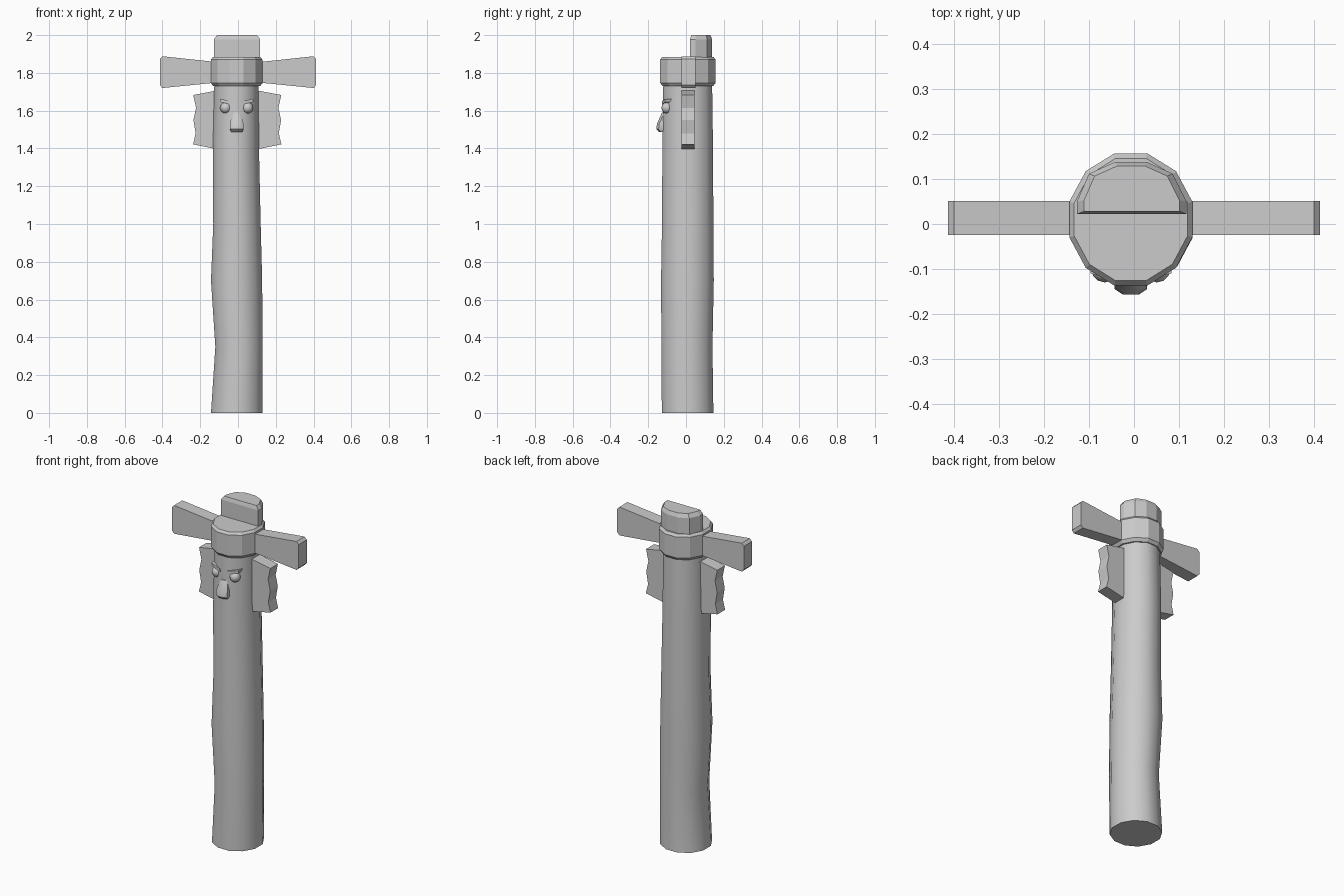
import bpy, bmesh, math
from mathutils import Vector

if "Cube" in bpy.data.objects:
    bpy.data.objects.remove(bpy.data.objects["Cube"])

CX, CY = -0.007, 0.01


def finish(name, bm, smooth=False):
    bmesh.ops.recalc_face_normals(bm, faces=bm.faces[:])
    me = bpy.data.meshes.new(name)
    bm.to_mesh(me)
    bm.free()
    ob = bpy.data.objects.new(name, me)
    bpy.context.collection.objects.link(ob)
    if smooth:
        bpy.ops.object.select_all(action='DESELECT')
        ob.select_set(True)
        bpy.context.view_layer.objects.active = ob
        bpy.ops.object.shade_smooth_by_angle(angle=math.radians(40))
    return ob


def loft(name, loops, smooth=False):
    """Skin a stack of equal-length point loops and cap both ends."""
    bm = bmesh.new()
    rows = [[bm.verts.new(p) for p in lp] for lp in loops]
    n = len(rows[0])
    for a, b in zip(rows, rows[1:]):
        for i in range(n):
            j = (i + 1) % n
            bm.faces.new((a[i], a[j], b[j], b[i]))
    bm.faces.new(rows[0][::-1])
    bm.faces.new(rows[-1])
    return finish(name, bm, smooth)


def ring(z, x0, x1, y0, y1, n=12):
    """Twelve-sided loop with flats on the axes filling the given extents."""
    k = 1 / math.cos(math.pi / n)
    return [((x0 + x1) / 2 + (x1 - x0) / 2 * k * math.cos(t),
             (y0 + y1) / 2 + (y1 - y0) / 2 * k * math.sin(t), z)
            for t in [math.tau * (i + .5) / n for i in range(n)]]


def slab(name, pts, y0, y1):
    """Front outline (x, z) given thickness along y."""
    return loft(name, [[(x, y0, z) for x, z in pts], [(x, y1, z) for x, z in pts]])


# wavering log
sections = [(0, -.143, .13, -.128, .145), (.35, -.12, .13, -.13, .14),
            (.70, -.143, .128, -.132, .147), (1.0, -.131, .12, -.127, .145),
            (1.4, -.133, .111, -.125, .143), (1.76, -.125, .108, -.12, .138)]
loft("log", [ring(*s) for s in sections], True)

# bevelled band around the top
loft("band", [ring(z, CX - r, CX + r, CY - r - .01, CY + r + .01)
              for z, r in [(1.73, .124), (1.747, .137), (1.87, .137), (1.884, .126)]])

# half-round stub left standing at the back
half = [(.117, .022), (.117, .05), (.086, .112), (.028, .138),
        (-.042, .138), (-.1, .112), (-.127, .05), (-.127, .022)]
mid = Vector((-.005, .07))
loft("top_stub", [[(mid.x + (x - mid.x) * s, mid.y + (y - mid.y) * s, z) for x, y in half]
                  for z, s in [(1.86, 1), (1.978, 1), (2.0, .87)]])

# side arms and wavy ears
arm = [(.1, 1.75), (.4, 1.72), (.414, 1.735), (.414, 1.873), (.4, 1.888), (.1, 1.856)]
ear = [(.09, 1.393), (.23, 1.422), (.216, 1.48), (.228, 1.55),
       (.214, 1.615), (.229, 1.683), (.09, 1.709)]
for side, s, off in (("right", 1, 0), ("left", -1, .008)):
    slab(side + "_arm", [(s * x, z) for x, z in arm], -.025, .051)
    slab(side + "_ear", [(s * (x + off), z) for x, z in ear], -.025, .046)

# eyes and slanted brows
for side, s in (("right", 1), ("left", -1)):
    ex = CX + s * .058
    bm = bmesh.new()
    bmesh.ops.create_uvsphere(bm, u_segments=12, v_segments=8, radius=.03)
    bmesh.ops.translate(bm, verts=bm.verts, vec=(ex, -.1, 1.615))
    finish(side + "_eye", bm, True)
    brow = [(CX + s * .022, 1.632), (CX + s * .085, 1.645),
            (CX + s * .09, 1.663), (CX + s * .025, 1.65)]
    loft(side + "_brow", [[(x, -.06, z) for x, z in brow],
                          [(x, -.127 + .25 * max(0, abs(x - CX) - .022), z) for x, z in brow]])

# wedge nose, growing outwards towards the bottom
nose = loft("nose", [[(CX - w, -.09, z), (CX + w, -.09, z), (CX + w, y, z),
                      (CX + w * .5, y - .012, z), (CX - w * .5, y - .012, z), (CX - w, y, z)]
                     for z, w, y in [(1.488, .03, -.132), (1.502, .036, -.145),
                                     (1.53, .036, -.142), (1.59, .022, -.115)]], True)
